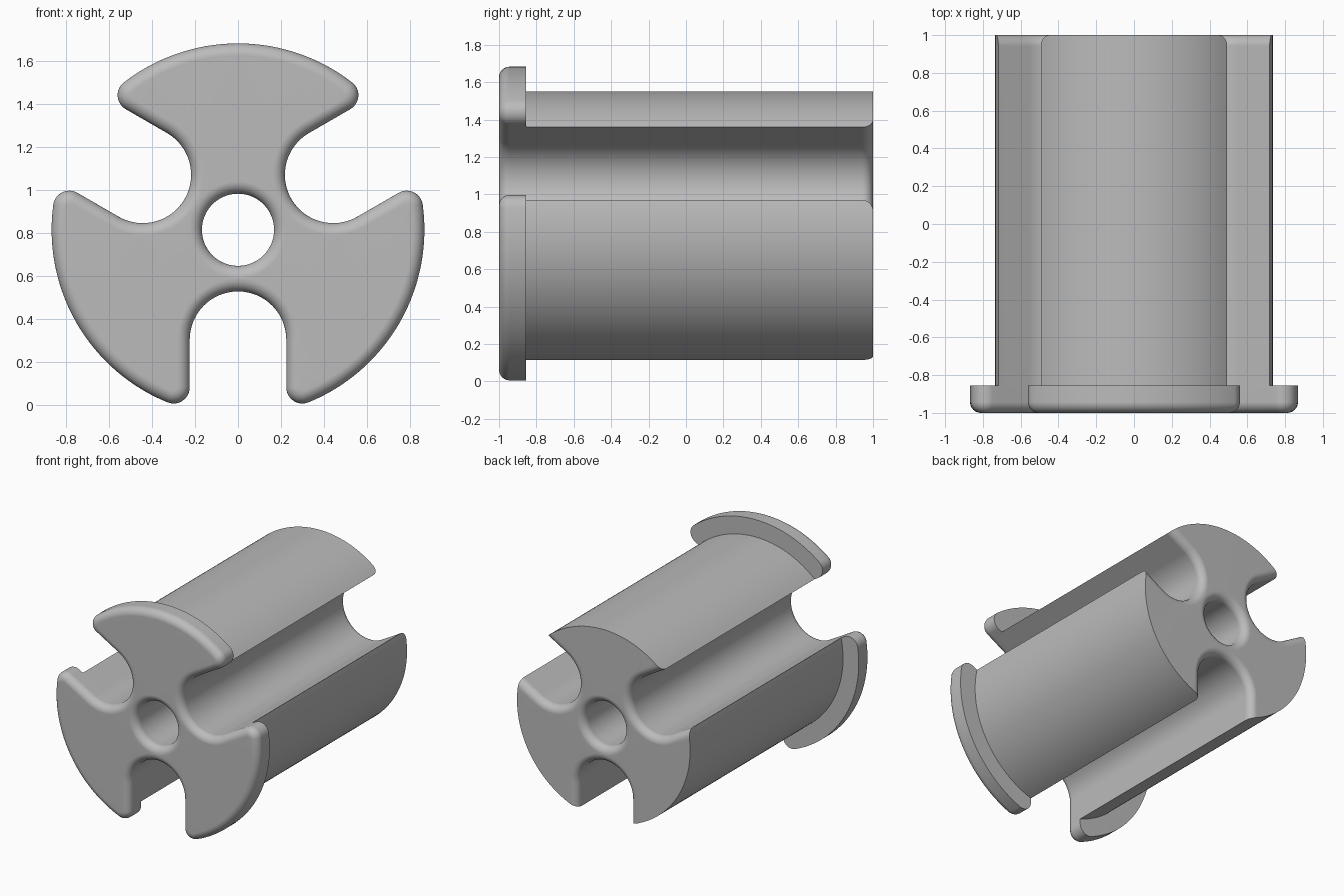
import bpy, bmesh
from math import sin, cos, pi, atan2, sqrt, radians

cube = bpy.data.objects.get("Cube")
if cube:
    bpy.data.objects.remove(cube, do_unlink=True)

CENTER_Z = 0.815
FLANGE_R, BODY_R, HOLE_R = 0.868, 0.735, 0.168
SLOT_W, SLOT_U, CORNER = 0.225, 0.512, 0.075   # half width, arc centre, tip rounding
FRONT, STEP, BACK = -1.0, -0.855, 1.0
FILLET, STEPS = 0.057, 8


def outline(radius, w, corner):
    """Three-lobed section with three round-bottomed slots, as (x, z) points."""
    cv = w + corner
    cu = sqrt((radius - corner) ** 2 - cv ** 2)
    beta = atan2(cv, cu)
    # half a slot: round bottom, a point on the wall, then the rounded lobe tip
    half = []
    for i in range(17):
        t = pi - i / 16 * pi / 2
        half.append((SLOT_U + w * cos(t), w * sin(t)))
    half.append((sqrt(BODY_R ** 2 - w ** 2), w))
    for i in range(13):
        t = -pi / 2 + i / 12 * (beta + pi / 2)
        half.append((cu + corner * cos(t), cv + corner * sin(t)))
    slot = [(u, -v) for u, v in reversed(half[1:])] + half
    # outer arc to the next slot
    sweep = 2 * pi / 3 - 2 * beta
    for i in range(1, 40):
        t = beta + sweep * i / 40
        slot.append((radius * cos(t), radius * sin(t)))
    pts = []
    for k in range(3):
        a = radians(30 + 120 * k)
        pts += [(u * cos(a) - v * sin(a), u * sin(a) + v * cos(a)) for u, v in slot]
    return pts


def circle(radius, n=64):
    return [(radius * cos(2 * pi * i / n), radius * sin(2 * pi * i / n)) for i in range(n)]


bm = bmesh.new()
cache = {}


def vert(x, y, z):
    key = (round(x, 5), round(y, 5), round(z, 5))
    if key not in cache:
        cache[key] = bm.verts.new((x, y, z + CENTER_Z))
    return cache[key]


def skin(rings):
    """Join successive (y, points) rings, skipping collapsed faces."""
    loops = [[vert(x, y, z) for x, z in pts] for y, pts in rings]
    for a, b in zip(loops, loops[1:]):
        for i in range(len(a)):
            j = (i + 1) % len(a)
            corners = list(dict.fromkeys((a[i], a[j], b[j], b[i])))
            if len(corners) > 2:
                bm.faces.new(corners)


# quarter-round steps: inset into the material, distance from the end face
rounding = []
for i in range(STEPS + 1):
    t = i / STEPS * pi / 2
    rounding.append((FILLET * (1 - sin(t)), FILLET * (1 - cos(t))))

# outside: rounded flange, step down to the body, slots rounded at the back
outer = [(FRONT + e, outline(FLANGE_R - d, SLOT_W + d, CORNER - d)) for d, e in rounding]
outer.append((STEP, outline(FLANGE_R, SLOT_W, CORNER)))
outer.append((STEP, outline(BODY_R, SLOT_W, 0)))
outer += [(BACK - e, outline(BODY_R, SLOT_W + d, 0)) for d, e in reversed(rounding)]
skin(outer)

# central bore, rounded at both ends
bore = [(FRONT + e, circle(HOLE_R + d)) for d, e in rounding]
bore += [(BACK - e, circle(HOLE_R + d)) for d, e in reversed(rounding)]
skin(bore)

# flat end faces around the bore
for y, facing in ((FRONT, -1), (BACK, 1)):
    rim = [e for e in bm.edges if e.is_boundary and all(abs(v.co.y - y) < 1e-4 for v in e.verts)]
    bmesh.ops.triangle_fill(bm, edges=rim, use_beauty=True, normal=(0, facing, 0))
bmesh.ops.recalc_face_normals(bm, faces=bm.faces)

mesh = bpy.data.meshes.new("slotted_spool")
bm.to_mesh(mesh)
bm.free()
spool = bpy.data.objects.new("slotted_spool", mesh)
bpy.context.collection.objects.link(spool)

# plain grey
grey = bpy.data.materials.new("plain_grey")
grey.use_nodes = True
color = (0.5, 0.5, 0.5, 1)
grey.diffuse_color = color
grey.node_tree.nodes["Principled BSDF"].inputs["Base Color"].default_value = color
mesh.materials.append(grey)

# smooth shading with crisp rims and flat end faces
bpy.ops.object.select_all(action="DESELECT")
spool.select_set(True)
bpy.context.view_layer.objects.active = spool
bpy.ops.object.shade_smooth_by_angle(angle=radians(30))
weighted = spool.modifiers.new("flat_ends", "WEIGHTED_NORMAL")
weighted.keep_sharp = True
